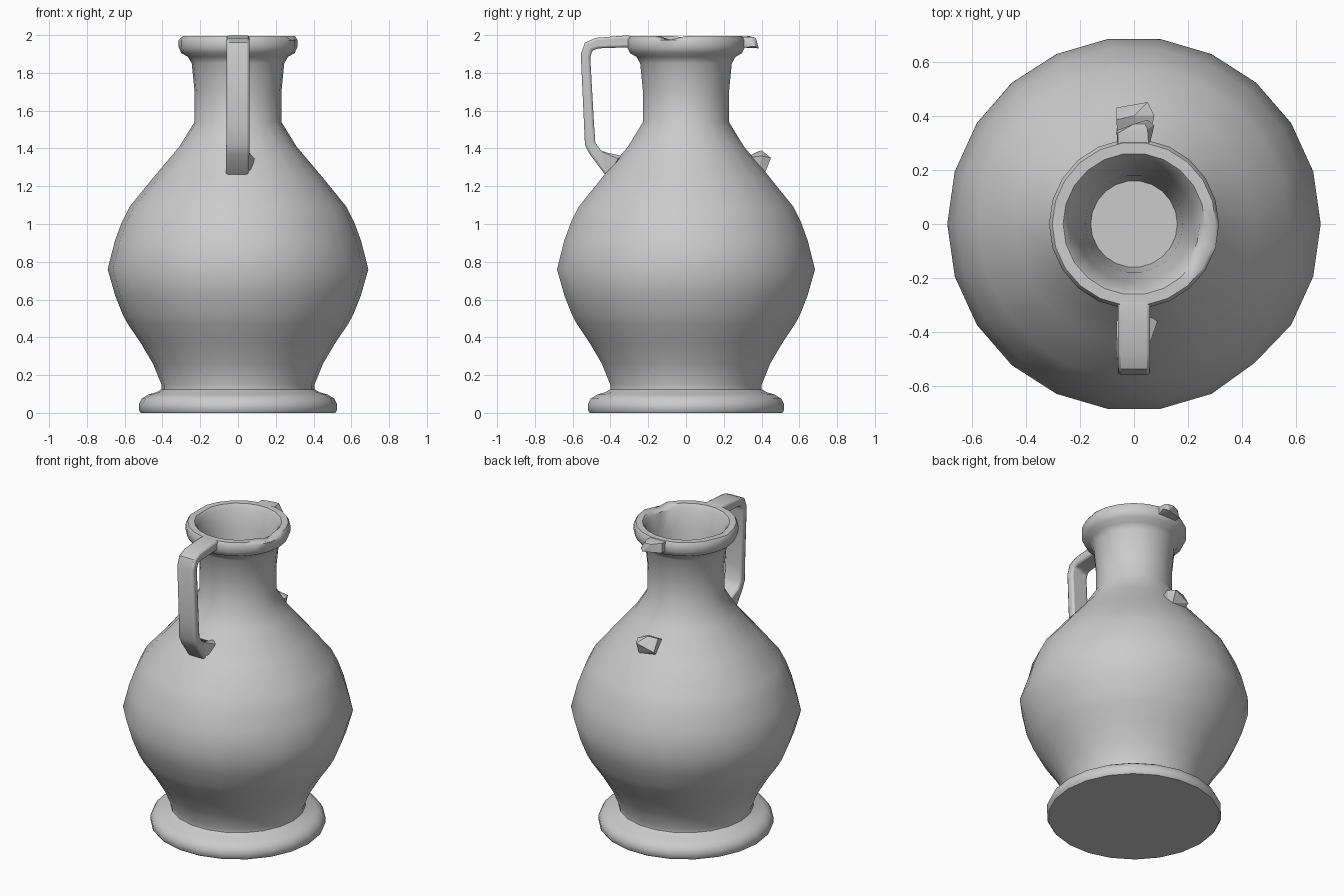
import bpy, bmesh, math

if "Cube" in bpy.data.objects:
    bpy.data.objects.remove(bpy.data.objects["Cube"])

SIDES = 22


def finish(bm, name, angle, bevel=0):
    bmesh.ops.recalc_face_normals(bm, faces=bm.faces)
    mesh = bpy.data.meshes.new(name)
    bm.to_mesh(mesh)
    bm.free()
    ob = bpy.data.objects.new(name, mesh)
    bpy.context.collection.objects.link(ob)
    if bevel:
        mod = ob.modifiers.new("soft_edges", 'BEVEL')
        mod.width, mod.segments = bevel, 2
        mod.limit_method = 'ANGLE'
        mod.angle_limit = math.radians(50)
    bpy.ops.object.select_all(action='DESELECT')
    ob.select_set(True)
    bpy.context.view_layer.objects.active = ob
    bpy.ops.object.shade_smooth_by_angle(angle=math.radians(angle))
    return ob


def loft(bm, rings):
    """Skin a list of closed rings and cap both ends."""
    loops = [[bm.verts.new(p) for p in ring] for ring in rings]
    n = len(loops[0])
    for a, b in zip(loops, loops[1:]):
        for i in range(n):
            j = (i + 1) % n
            bm.faces.new((a[i], a[j], b[j], b[i]))
    bm.faces.new(loops[0])
    bm.faces.new(loops[-1])
    return loops


# Jug body: foot, belly, neck, rim and throat as one turned profile (radius, z)
profile = [(.515, 0), (.525, .015), (.525, .045), (.51, .075), (.475, .097),
           (.43, .11), (.405, .125), (.405, .15), (.45, .26), (.515, .37),
           (.583, .47), (.61, .52), (.65, .62), (.69, .76), (.652, .91),
           (.615, 1.01), (.575, 1.09), (.445, 1.25), (.31, 1.41), (.23, 1.54),
           (.23, 1.70), (.245, 1.85), (.265, 1.885), (.30, 1.905), (.314, 1.935),
           (.314, 1.975), (.302, 1.995), (.262, 1.995), (.243, 1.97),
           (.215, 1.85), (.18, 1.68), (.16, 1.50)]
bm = bmesh.new()
body = loft(bm, [[(r * math.cos(math.tau * i / SIDES),
                   r * math.sin(math.tau * i / SIDES), z) for i in range(SIDES)]
                 for r, z in profile])


def dent(ring, index, scale, dz=0):
    v = body[ring][index % SIDES]
    v.co.x *= scale
    v.co.y *= scale
    v.co.z += dz


# Wear: chipped rim and small dents on the belly and shoulder
for ring in (26, 27):
    dent(ring, -1, 1, -.025)
    dent(ring, 11, 1, -.008)
for ring, index, scale in ((14, -2, .98), (15, -3, .98), (13, -3, .985),
                           (17, 12, .97), (17, 14, .975), (18, 13, .97)):
    dent(ring, index, scale)
finish(bm, "jug_body", 42)


def strap(name, sections, bevel):
    """Sections: (outer y, outer z, inner y, inner z, left x, right x)."""
    b = bmesh.new()
    loft(b, [[(l, oy, oz), (r, oy, oz), (r, iy, iz), (l, iy, iz)]
             for oy, oz, iy, iz, l, r in sections])
    return finish(b, name, 40, bevel)


# Whole handle at the front
strap("handle", [(-.28, 1.995, -.28, 1.93, -.06, .06),
                 (-.32, 1.998, -.32, 1.935, -.06, .06),
                 (-.48, 1.985, -.46, 1.93, -.06, .06),
                 (-.535, 1.96, -.495, 1.92, -.06, .06),
                 (-.557, 1.90, -.507, 1.885, -.06, .06),
                 (-.54, 1.53, -.487, 1.53, -.06, .06),
                 (-.535, 1.42, -.48, 1.43, -.062, .06),
                 (-.51, 1.37, -.45, 1.39, -.063, .06),
                 (-.42, 1.25, -.33, 1.34, -.065, .055),
                 (-.38, 1.22, -.28, 1.31, -.065, .055)], .012)


def chunk(name, points):
    b = bmesh.new()
    for p in points:
        b.verts.new(p)
    bmesh.ops.convex_hull(b, input=b.verts)
    return finish(b, name, 20)


# Flared splinter beside the handle's lower joint
chunk("handle_splinter", [(.04, -.45, 1.29), (.055, -.45, 1.385), (.087, -.36, 1.345),
                          (.07, -.40, 1.28), (.04, -.33, 1.31), (.06, -.34, 1.36)])

# Broken stubs of the missing back handle
chunk("broken_stub_upper", [(x, .28, z) for x in (-.06, .055) for z in (1.935, 1.99)]
      + [(-.06, .335, 1.995), (.05, .35, 1.99), (-.065, .345, 1.935), (.075, .365, 1.94),
         (.05, .385, 1.93), (0, .37, 1.985), (.04, .37, 1.985)])
chunk("broken_stub_lower", [(x, y, z) for x in (-.06, .055)
                            for y, z in ((.31, 1.35), (.38, 1.26))]
      + [(-.065, .385, 1.385), (-.065, .43, 1.31), (.0, .40, 1.39),
         (.05, .45, 1.35), (.075, .40, 1.36), (.05, .42, 1.275)])
